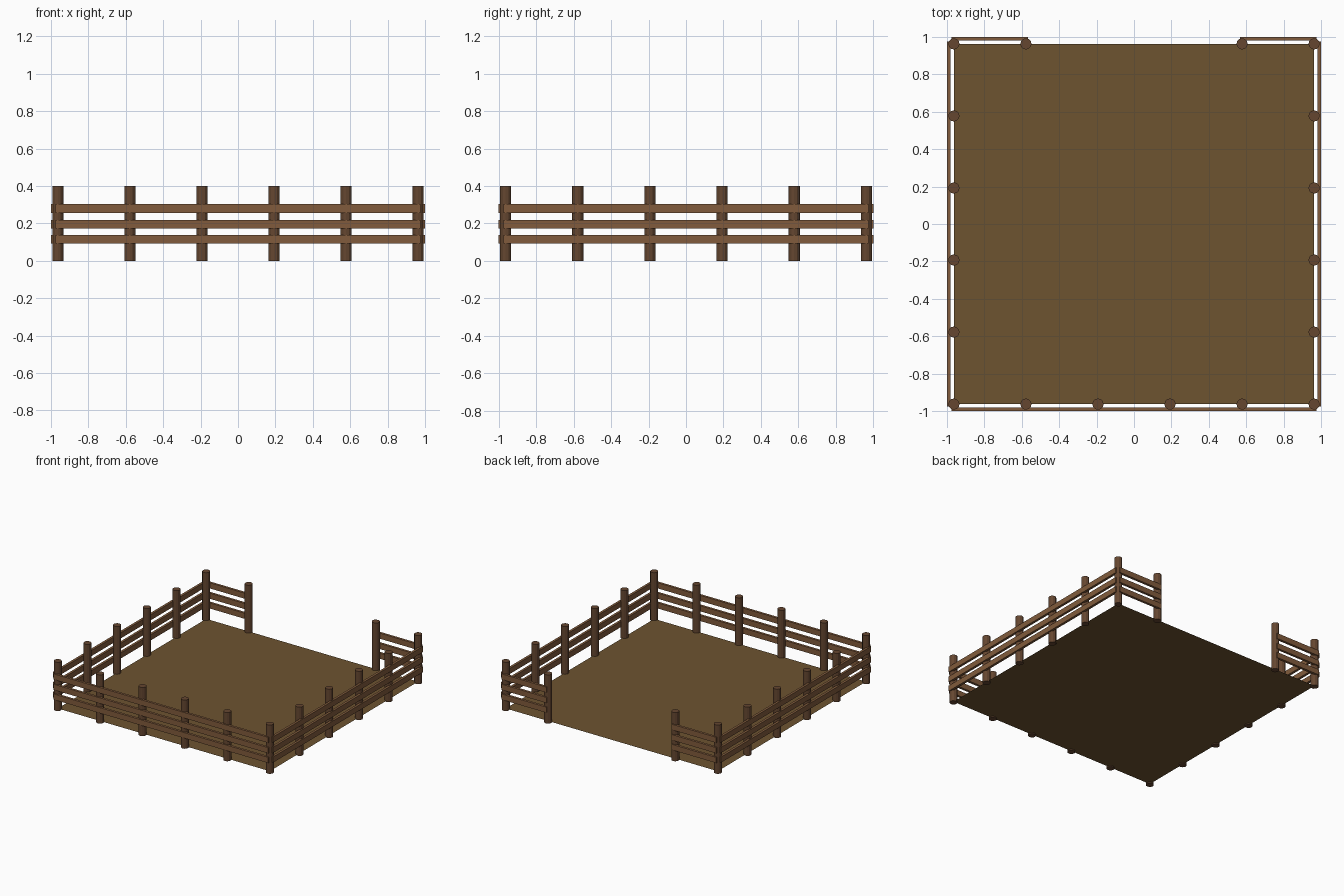
import bpy
from math import radians

if "Cube" in bpy.data.objects:
    bpy.data.objects.remove(bpy.data.objects["Cube"])

P, R, H = 0.963, 0.03, 0.4            # post line, post radius, post height
STEP = 2 * P / 5
RAIL_Z = (0.115, 0.195, 0.28)


def material(name, rgb):
    m = bpy.data.materials.new(name)
    m.diffuse_color = (*rgb, 1)
    m.use_nodes = True
    m.node_tree.nodes["Principled BSDF"].inputs["Base Color"].default_value = m.diffuse_color
    return m


post_mat = material("dark_wood", (0.13, 0.062, 0.03))
rail_mat = material("light_wood", (0.22, 0.105, 0.045))
soil_mat = material("soil", (0.155, 0.088, 0.03))


def post(x, y):
    bpy.ops.mesh.primitive_cylinder_add(vertices=12, radius=R, depth=H,
                                        location=(x, y, H / 2))
    o = bpy.context.object
    o.name = "post"
    o.data.materials.append(post_mat)


def rail(name, centre, size):
    bpy.ops.mesh.primitive_cube_add(size=1, location=centre)
    o = bpy.context.object
    o.name = name
    o.scale = size
    bpy.ops.object.transform_apply(location=False, rotation=False, scale=True)
    o.data.materials.append(rail_mat)


# Ground inside the fence
bpy.ops.mesh.primitive_plane_add(size=2 * P, location=(0, 0, 0.008))
bpy.context.object.name = "ground"
bpy.context.object.data.materials.append(soil_mat)

# Posts around the edge, with the gateway left open at the back
for i in range(6):
    for j in range(6):
        on_edge = i in (0, 5) or j in (0, 5)
        gateway = j == 5 and i in (2, 3)
        if on_edge and not gateway:
            post(-P + i * STEP, -P + j * STEP)

# Three rails per side, on the outside of the posts
T, W, L = 0.02, 0.046, 1.95
inner = P - STEP - 0.01
for z in RAIL_Z:
    rail("front_rail", (0, -1 + T / 2, z), (L, T, W))
    for s in (-1, 1):
        rail("side_rail", (s * (1 - T / 2), 0, z), (T, L, W))
        rail("back_rail", (s * (inner + L / 2) / 2, 1 - T / 2, z),
             (L / 2 - inner, T, W))
